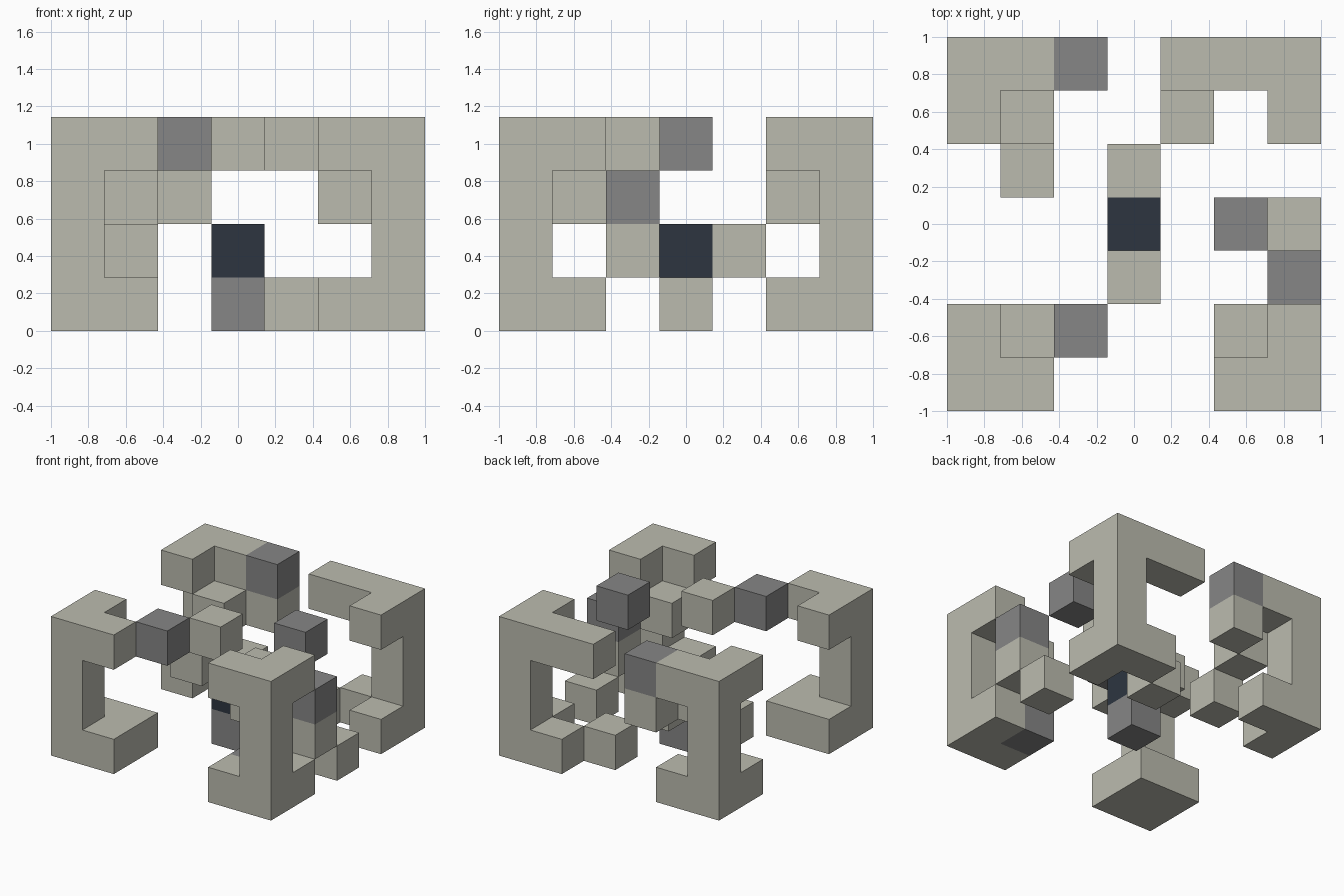
import bpy
import bmesh
from mathutils import Vector

cube = bpy.data.objects.get("Cube")
if cube:
    bpy.data.objects.remove(cube, do_unlink=True)

CELL = 2 / 7  # the model sits on a grid of seven by seven by four cells


def make_material(name, red, green, blue):
    mat = bpy.data.materials.new(name)
    mat.use_nodes = True
    colour = (red, green, blue, 1)
    mat.diffuse_color = colour
    shader = next(n for n in mat.node_tree.nodes if n.type == 'BSDF_PRINCIPLED')
    shader.inputs["Base Color"].default_value = colour
    return mat


stone = make_material("warm light grey", 0.50, 0.50, 0.43)
grey = make_material("mid grey", 0.24, 0.24, 0.24)
navy = make_material("dark navy", 0.026, 0.036, 0.051)


def add_part(name, material, cells):
    """One closed solid from grid cells, counted from the middle column and the floor."""
    cells = set(cells)
    bm = bmesh.new()
    for cell in cells:
        centre = Vector(cell) + Vector((0, 0, 0.5))
        for axis in range(3):
            for side in (-1, 1):
                normal = Vector((0, 0, 0))
                normal[axis] = side
                if tuple(int(c) for c in Vector(cell) + normal) in cells:
                    continue
                u = Vector((0, 0, 0))
                u[(axis + 1) % 3] = 0.5
                v = normal.cross(u)
                middle = centre + normal / 2
                corners = (middle - u - v, middle + u - v, middle + u + v, middle - u + v)
                bm.faces.new([bm.verts.new(c * CELL) for c in corners])
    bmesh.ops.remove_doubles(bm, verts=bm.verts, dist=0.001)
    # Join the coplanar squares into clean flat faces
    bmesh.ops.dissolve_limit(bm, angle_limit=0.01, verts=bm.verts, edges=bm.edges)
    mesh = bpy.data.meshes.new(name)
    bm.to_mesh(mesh)
    bm.free()
    mesh.materials.append(material)
    obj = bpy.data.objects.new(name, mesh)
    bpy.context.collection.objects.link(obj)
    return obj


# Four corner frames: a post with two arms at the floor and two at the top
extras = {
    "front_right": [(-2, -2, 0)],   # fills the foot into a square
    "back_left": [(1, 3, 3)],       # lengthens the top arm
}
for depth, sy in (("front", -1), ("back", 1)):
    for side, sx in (("right", -1), ("left", 1)):
        place = depth + "_" + side
        frame = [(3 * sx, 3 * sy, z) for z in range(4)]
        for z in (0, 3):
            frame += [(2 * sx, 3 * sy, z), (3 * sx, 2 * sy, z)]
        add_part(place + "_corner_frame", stone, frame + extras.get(place, []))

# Loose light blocks stepping around the middle
light_blocks = {
    "front_left_inner_block": (2, -2, 2),
    "left_upright_block": (3, -1, 1),
    "left_floor_block": (3, 0, 0),
    "back_left_floor_block": (1, 2, 0),
    "back_hanging_block": (-1, 3, 2),
    "back_right_inner_block": (-2, 2, 2),
    "back_right_step_block": (-2, 1, 1),
    "centre_back_block": (0, 1, 1),
    "centre_front_top_block": (0, -1, 3),
}
for name, cell in light_blocks.items():
    add_part(name, stone, [cell])

# Grey blocks
grey_blocks = {
    "centre_base_block": (0, 0, 0),
    "front_top_block": (-1, -2, 3),
    "back_top_block": (-1, 3, 3),
    "left_top_block": (2, 0, 3),
    "left_upper_block": (3, -1, 2),
    "front_left_foot_block": (2, -2, 0),
}
for name, cell in grey_blocks.items():
    add_part(name, grey, [cell])

# Dark core
add_part("core_block", navy, [(0, 0, 1)])
